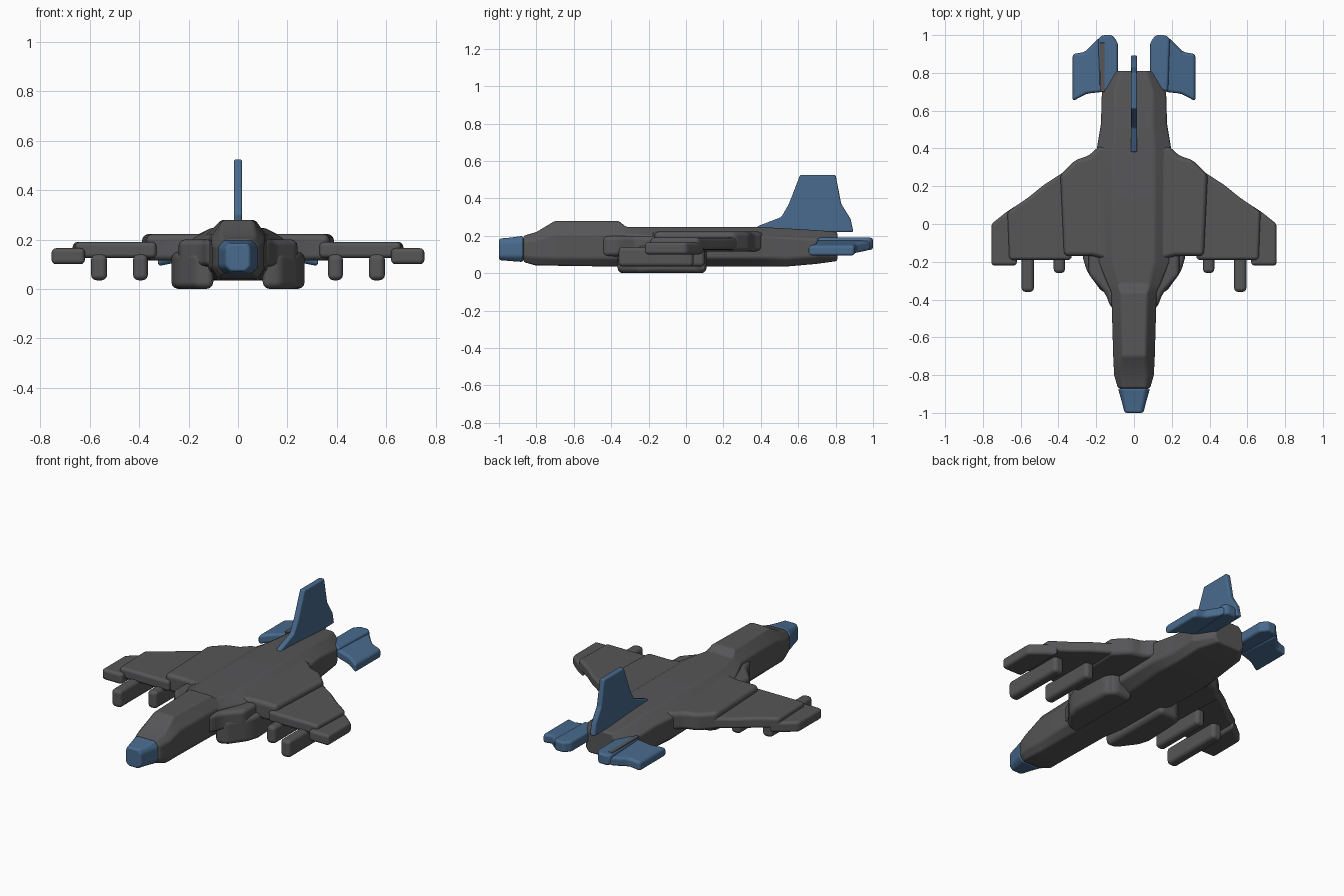
import bpy
import bmesh

cube = bpy.data.objects.get("Cube")
if cube:
    bpy.data.objects.remove(cube, do_unlink=True)


def material(name, rgb):
    mat = bpy.data.materials.new(name)
    mat.use_nodes = True
    mat.diffuse_color = (*rgb, 1)
    bsdf = mat.node_tree.nodes["Principled BSDF"]
    bsdf.inputs["Base Color"].default_value = (*rgb, 1)
    bsdf.inputs["Roughness"].default_value = 0.7
    return mat


GREY = material("dark grey", (0.095, 0.092, 0.096))
BLUE = material("steel blue", (0.065, 0.145, 0.27))


def finish(name, bm, mat, bevel, mirror):
    """Turn a bmesh into a rounded, smooth object, mirrored if paired."""
    bmesh.ops.recalc_face_normals(bm, faces=bm.faces)
    mesh = bpy.data.meshes.new(name)
    bm.to_mesh(mesh)
    bm.free()
    mesh.materials.append(mat)
    mesh.shade_smooth()
    obj = bpy.data.objects.new(name, mesh)
    bpy.context.collection.objects.link(obj)
    if mirror:
        obj.modifiers.new("Mirror", "MIRROR").use_mirror_merge = False
    mod = obj.modifiers.new("Bevel", "BEVEL")
    mod.width = bevel
    mod.segments = 3
    mod.limit_method = "ANGLE"
    mod.angle_limit = 0.35
    mod.harden_normals = True
    return obj


def loft(name, sections, mat, bevel=0.012):
    """Eight-sided body through (y, half widths, heights) sections."""
    bm = bmesh.new()
    rings = []
    for y, low, side, top, z0, z1, z2, z3 in sections:
        half = [(low, z0), (side, z1), (side, z2), (top, z3)]
        ring = half + [(-x, z) for x, z in reversed(half)]
        rings.append([bm.verts.new((x, y, z)) for x, z in ring])
    for a, b in zip(rings, rings[1:]):
        for i in range(len(a)):
            j = (i + 1) % len(a)
            bm.faces.new((a[i], a[j], b[j], b[i]))
    bm.faces.new(rings[0])
    bm.faces.new(rings[-1])
    return finish(name, bm, mat, bevel, False)


def slab(name, outline, z0, z1, mat, bevel=0.018, slope=0, mirror=True):
    """Plan outline given thickness; slope tilts it down towards the tip."""
    bm = bmesh.new()
    x0 = outline[0][0]
    low, high = [[bm.verts.new((x, y, z - slope * (x - x0))) for x, y in outline]
                 for z in (z0, z1)]
    bm.faces.new(low)
    bm.faces.new(high)
    for i in range(len(low)):
        j = (i + 1) % len(low)
        bm.faces.new((low[i], low[j], high[j], high[i]))
    return finish(name, bm, mat, bevel, mirror)


def rect(x0, x1, y0, y1):
    return [(x0, y0), (x1, y0), (x1, y1), (x0, y1)]


# Fuselage with raised cockpit hump
joint = (-0.87, 0.06, 0.085, 0.06, 0.06, 0.09, 0.17, 0.2)
loft("fuselage", [
    joint,
    (-0.8, 0.08, 0.105, 0.07, 0.04, 0.08, 0.18, 0.22),
    (-0.7, 0.08, 0.11, 0.06, 0.04, 0.08, 0.21, 0.28),
    (-0.36, 0.08, 0.12, 0.07, 0.035, 0.08, 0.21, 0.28),
    (-0.32, 0.08, 0.14, 0.08, 0.035, 0.08, 0.21, 0.247),
    (-0.2, 0.1, 0.19, 0.11, 0.035, 0.08, 0.2, 0.247),
    (0.38, 0.15, 0.2, 0.11, 0.035, 0.08, 0.2, 0.247),
    (0.53, 0.14, 0.175, 0.1, 0.035, 0.08, 0.19, 0.24),
    (0.7, 0.13, 0.17, 0.1, 0.05, 0.09, 0.18, 0.23),
    (0.81, 0.08, 0.1, 0.07, 0.065, 0.09, 0.18, 0.22),
], GREY)

# Nose cone
loft("nose_cone", [
    (-1, 0.03, 0.05, 0.04, 0.07, 0.09, 0.16, 0.185),
    (-0.94, 0.04, 0.065, 0.05, 0.065, 0.09, 0.165, 0.19),
    joint,
], BLUE)

# Wings, stepping thinner towards the tips
slab("wing_root", [(0.1, -0.2), (0.22, -0.17), (0.37, -0.17), (0.39, 0.26),
                   (0.31, 0.34), (0.24, 0.36), (0.19, 0.41), (0.1, 0.42)],
     0.115, 0.222, GREY, 0.025)
slab("wing_middle", [(0.33, -0.19), (0.66, -0.19), (0.67, 0.065), (0.56, 0.14),
                     (0.48, 0.205), (0.38, 0.27), (0.33, 0.3)],
     0.125, 0.19, GREY)
slab("wing_tip", [(0.62, -0.22), (0.755, -0.22), (0.755, 0), (0.68, 0.06),
                  (0.62, 0.1)], 0.1, 0.165, GREY)

# Belly pods and the inlets above them
slab("belly_pod", [(0.1, -0.37), (0.17, -0.36), (0.25, -0.25), (0.27, -0.18),
                   (0.26, 0.07), (0.22, 0.11), (0.1, 0.11)],
     0, 0.15, GREY, 0.035)
slab("inlet", [(0.08, -0.47), (0.125, -0.44), (0.15, -0.37), (0.24, -0.27),
               (0.24, -0.1), (0.08, -0.1)], 0.09, 0.2, GREY, 0.025)

# Underwing stores
slab("outer_store", rect(0.53, 0.595, -0.36, 0.04), 0.035, 0.14, GREY, 0.022)
slab("inner_store", rect(0.365, 0.425, -0.26, 0.1), 0.035, 0.14, GREY, 0.022)

# Tail booms and drooped tailplanes
slab("tail_boom", [(0.085, 0.72), (0.18, 0.7), (0.19, 0.98), (0.17, 1),
                   (0.115, 1), (0.085, 0.96)], 0.125, 0.19, BLUE)
slab("tailplane", [(0.16, 0.7), (0.25, 0.69), (0.325, 0.65), (0.325, 0.9),
                   (0.26, 0.91), (0.18, 0.99)], 0.125, 0.18, BLUE, 0.016, 0.2)
slab("boom_stripe", rect(-0.18, -0.155, 0.7, 0.96), 0.186, 0.192, GREY,
     0.002, mirror=False)

# Upright fin, drawn as a plan and stood on edge
fin = slab("tail_fin", [(0.38, 0.22), (0.38, 0.25), (0.51, 0.3), (0.55, 0.37),
                        (0.61, 0.525), (0.8, 0.525), (0.83, 0.37),
                        (0.88, 0.29), (0.895, 0.22)],
           -0.017, 0.017, BLUE, 0.009, mirror=False)
for v in fin.data.vertices:
    y, z, x = v.co
    v.co = (x, y, z)
